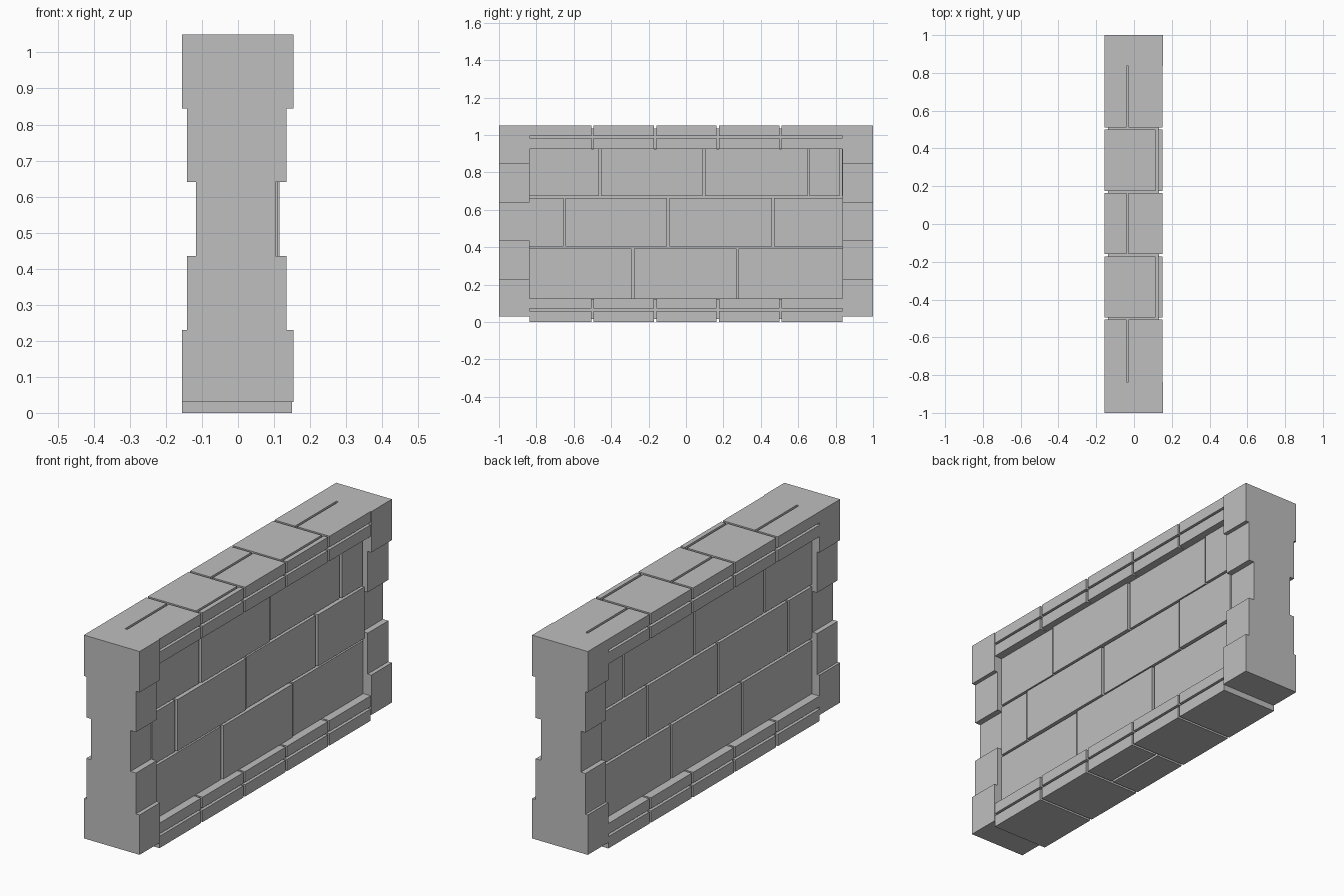
import bpy
import bmesh

cube = bpy.data.objects.get("Cube")
if cube:
    bpy.data.objects.remove(cube, do_unlink=True)

stone = bpy.data.materials.new("grey stone")
stone.use_nodes = True
GREY = (0.52, 0.52, 0.52, 1)
stone.diffuse_color = GREY
stone.node_tree.nodes["Principled BSDF"].inputs["Base Color"].default_value = GREY

GAP = 0.012    # width of the joints between stones
INNER = 0.837  # half length between the two end pillars


def make(name, boxes):
    """One object from a list of boxes, each given as x, y and z ranges."""
    bm = bmesh.new()
    for ranges in boxes:
        verts = bmesh.ops.create_cube(bm, size=1)["verts"]
        for v in verts:
            for axis, (low, high) in enumerate(ranges):
                v.co[axis] = low if v.co[axis] < 0 else high
    mesh = bpy.data.meshes.new(name)
    bm.to_mesh(mesh)
    bm.free()
    mesh.materials.append(stone)
    obj = bpy.data.objects.new(name, mesh)
    bpy.context.collection.objects.link(obj)
    return obj


def spans(low, high, joints):
    """Ranges left between low and high once the joints are cut out."""
    h = GAP / 2
    starts = [low] + [j + h for j in joints]
    ends = [j - h for j in joints] + [high]
    return list(zip(starts, ends))


# Stepped end pillars, waisted towards the middle course
wide, mid, narrow = (-0.155, 0.154), (-0.142, 0.134), (-0.117, 0.104)
levels = [0.03, 0.23, 0.435, 0.64, 0.845, 1.05]
courses = list(zip([wide, mid, narrow, mid, wide], zip(levels, levels[1:])))
for name, y in (("front_pillar", (-1, -INNER)), ("back_pillar", (INNER, 1))):
    make(name, [(x, y, z) for x, z in courses])

# Mortar behind the recessed brick panel
make("panel_mortar", [((-0.09, 0.09), (-INNER, INNER), (0.12, 0.93))])

# Brick panel in running bond, alternate bricks standing slightly proud
rows = [
    ("lower_bricks", (0.125, 0.392), [-0.285, 0.275]),
    ("middle_bricks", (0.404, 0.662), [-0.65, -0.095, 0.465]),
    ("upper_bricks", (0.674, 0.925), [-0.46, 0.095, 0.655, 0.828]),
]
for name, z, joints in rows:
    make(name, [((-0.112, 0.115 if i % 2 else 0.109), y, z)
                for i, y in enumerate(spans(-INNER, INNER, joints))])

# Coping and plinth stones share the same cross joints
FACE = (-0.155, 0.15)
CORE = (-0.137, 0.132)
stones = spans(-INNER, INNER, [-0.5, -0.165, 0.17, 0.505])

make("coping_core", [(CORE, (-INNER, INNER), (0.928, 1.035))])
make("coping_lower_course", [(FACE, y, (0.925, 0.983)) for y in stones])
make("coping_upper_course",
     [(x, y, (0.995, 1.05)) for i, y in enumerate(stones)
      for x in spans(*FACE, [0.12 if i % 2 else -0.035])])

make("plinth_core", [(CORE, (-INNER, INNER), (0.015, 0.122))])
make("plinth_upper_course", [(FACE, y, (0.071, 0.125)) for y in stones])
make("plinth_lower_course",
     [(x, y, (0, 0.059)) for i, y in enumerate(stones)
      for x in spans(*FACE, [0] if i == 2 else [])])
